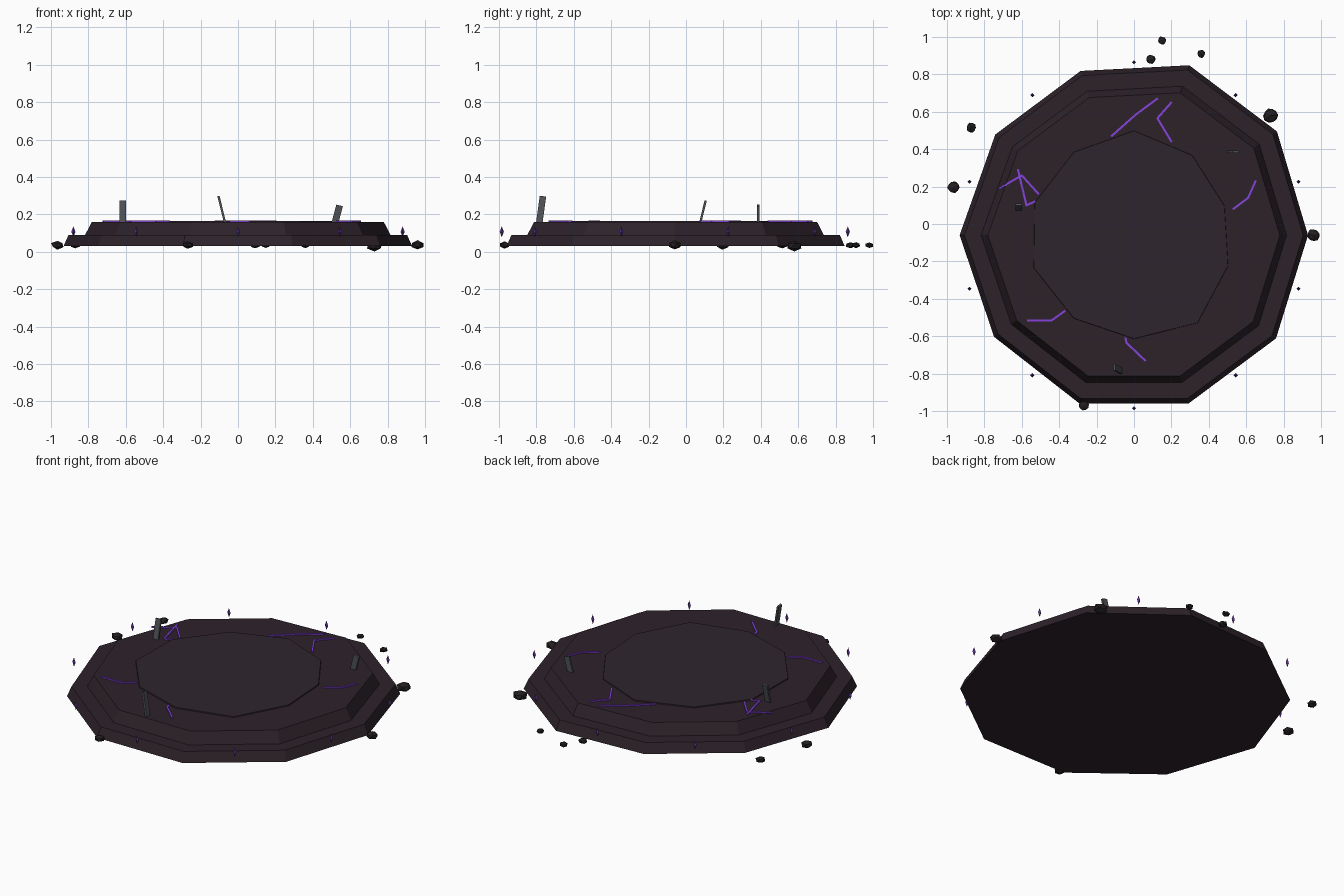
import bpy, bmesh, math, random
from mathutils import Vector, Matrix

if "Cube" in bpy.data.objects:
    bpy.data.objects.remove(bpy.data.objects["Cube"])

random.seed(4)
CY = -0.06  # centre of the dais in y


def material(name, r, g, b):
    m = bpy.data.materials.new(name)
    m.diffuse_color = (r, g, b, 1)
    m.use_nodes = True
    m.node_tree.nodes["Principled BSDF"].inputs["Base Color"].default_value = m.diffuse_color
    return m


STONE = material("dark plum stone", 0.026, 0.016, 0.023)
DISC = material("plum disc stone", 0.028, 0.018, 0.027)
ROCK = material("black rock", 0.017, 0.013, 0.014)
SHARD = material("grey slate", 0.075, 0.08, 0.09)
CRYSTAL = material("deep violet", 0.10, 0.03, 0.28)
CRACK = material("bright violet", 0.24, 0.055, 0.72)


def add_object(name, bm, mat):
    bmesh.ops.recalc_face_normals(bm, faces=bm.faces)
    me = bpy.data.meshes.new(name)
    bm.to_mesh(me)
    bm.free()
    me.materials.append(mat)
    ob = bpy.data.objects.new(name, me)
    bpy.context.collection.objects.link(ob)
    return ob


def tier(name, radii, levels, mat, turn=0):
    """Slightly uneven ten-sided slab; levels are (scale, z) pairs."""
    bm = bmesh.new()
    rings = []
    for s, z in levels:
        rings.append([bm.verts.new((r * s * math.cos(math.radians(36 * i + turn)),
                                    CY + r * s * math.sin(math.radians(36 * i + turn)), z))
                      for i, r in enumerate(radii)])
    for a, b in zip(rings, rings[1:]):
        for i in range(10):
            j = (i + 1) % 10
            bm.faces.new((a[i], a[j], b[j], b[i]))
    bm.faces.new(rings[0][::-1])
    bm.faces.new(rings[-1])
    return add_object(name, bm, mat)


# Stepped dais
RIM = [0.93, 0.944, 0.955, 0.923, 0.916, 0.932, 0.924, 0.945, 0.945, 0.938]
tier("lower_step", RIM, [(1, 0.03), (0.972, 0.09)], STONE)
tier("upper_step", RIM, [(0.878, 0.088), (0.838, 0.159)], STONE)
tier("centre_disc", [0.51, 0.53, 0.56, 0.55, 0.56, 0.565, 0.55, 0.555, 0.58, 0.53],
     [(1, 0.155), (0.995, 0.165)], DISC, 18)

# Ring of floating crystals
for i in range(10):
    a = math.radians(36 * i + 18)
    bm = bmesh.new()
    bmesh.ops.create_cone(bm, segments=4, radius1=0.011, radius2=0, depth=0.029,
                          matrix=Matrix.Translation((0, 0, 0.0145)))
    bmesh.ops.create_cone(bm, segments=4, radius1=0, radius2=0.011, depth=0.029,
                          matrix=Matrix.Translation((0, 0, -0.0145)))
    bmesh.ops.remove_doubles(bm, verts=bm.verts, dist=0.0005)
    inner = [f for f in bm.faces if abs(f.normal.z) > 0.99]
    bmesh.ops.delete(bm, geom=inner, context='FACES_ONLY')
    ob = add_object("crystal", bm, CRYSTAL)
    ob.location = (0.925 * math.cos(a), CY + 0.925 * math.sin(a), 0.107)

# Scattered rubble
for x, y, z, r in [(0.15, 0.98, 0.035, 0.024), (0.09, 0.88, 0.035, 0.026),
                   (0.36, 0.91, 0.035, 0.023), (0.73, 0.58, 0.031, 0.044),
                   (0.96, -0.06, 0.036, 0.036), (-0.87, 0.515, 0.036, 0.029),
                   (-0.965, 0.195, 0.036, 0.034), (-0.27, -0.97, 0.036, 0.03)]:
    bm = bmesh.new()
    bmesh.ops.create_icosphere(bm, subdivisions=1, radius=r)
    spin = Matrix.Rotation(random.uniform(0, 6), 3, 'Z')
    for v in bm.verts:
        v.co = spin @ v.co * random.uniform(0.9, 1.12)
        v.co.z *= 0.66
    add_object("rubble", bm, ROCK).location = (x, y, z)

# Leaning slate shards: base point, top point, width direction, width
for base, top, side, width in [((-0.615, 0.075, 0.15), (-0.615, 0.105, 0.274), (1, 0, 0), 0.035),
                               ((-0.068, -0.785, 0.15), (-0.104, -0.765, 0.296), (0, 1, 0), 0.034),
                               ((0.517, 0.386, 0.15), (0.543, 0.386, 0.248), (1, 0, 0), 0.036)]:
    base, top = Vector(base), Vector(top)
    up = (top - base).normalized()
    thick = up.cross(Vector(side)).normalized()
    wide = thick.cross(up)
    rot = Matrix((wide, thick, up)).transposed().to_4x4()
    bm = bmesh.new()
    bmesh.ops.create_cube(bm, size=1, matrix=Matrix.Translation((base + top) / 2) @ rot
                          @ Matrix.Diagonal((width, 0.012, (top - base).length, 1)))
    add_object("slate_shard", bm, SHARD)

# Glowing cracks as thin strips
CRACKS = [[(-0.12, 0.47), (0.01, 0.585), (0.125, 0.67)],
          [(0.20, 0.65), (0.125, 0.565), (0.20, 0.44)],
          [(-0.72, 0.19), (-0.60, 0.26), (-0.51, 0.16)],
          [(-0.62, 0.29), (-0.575, 0.10), (-0.53, 0.12)],
          [(0.65, 0.23), (0.61, 0.14), (0.53, 0.08)],
          [(-0.57, -0.515), (-0.44, -0.515), (-0.37, -0.465)],
          [(-0.045, -0.61), (-0.04, -0.635), (0.06, -0.73)]]
for path in CRACKS:
    bm = bmesh.new()
    for p, q in zip(path, path[1:]):
        p, q = Vector(p), Vector(q)
        d = q - p
        bmesh.ops.create_cube(bm, size=1, matrix=Matrix.Translation((*((p + q) / 2), 0.162))
                              @ Matrix.Rotation(math.atan2(d.y, d.x), 4, 'Z')
                              @ Matrix.Diagonal((d.length + 0.006, 0.011, 0.008, 1)))
    add_object("glowing_crack", bm, CRACK)
